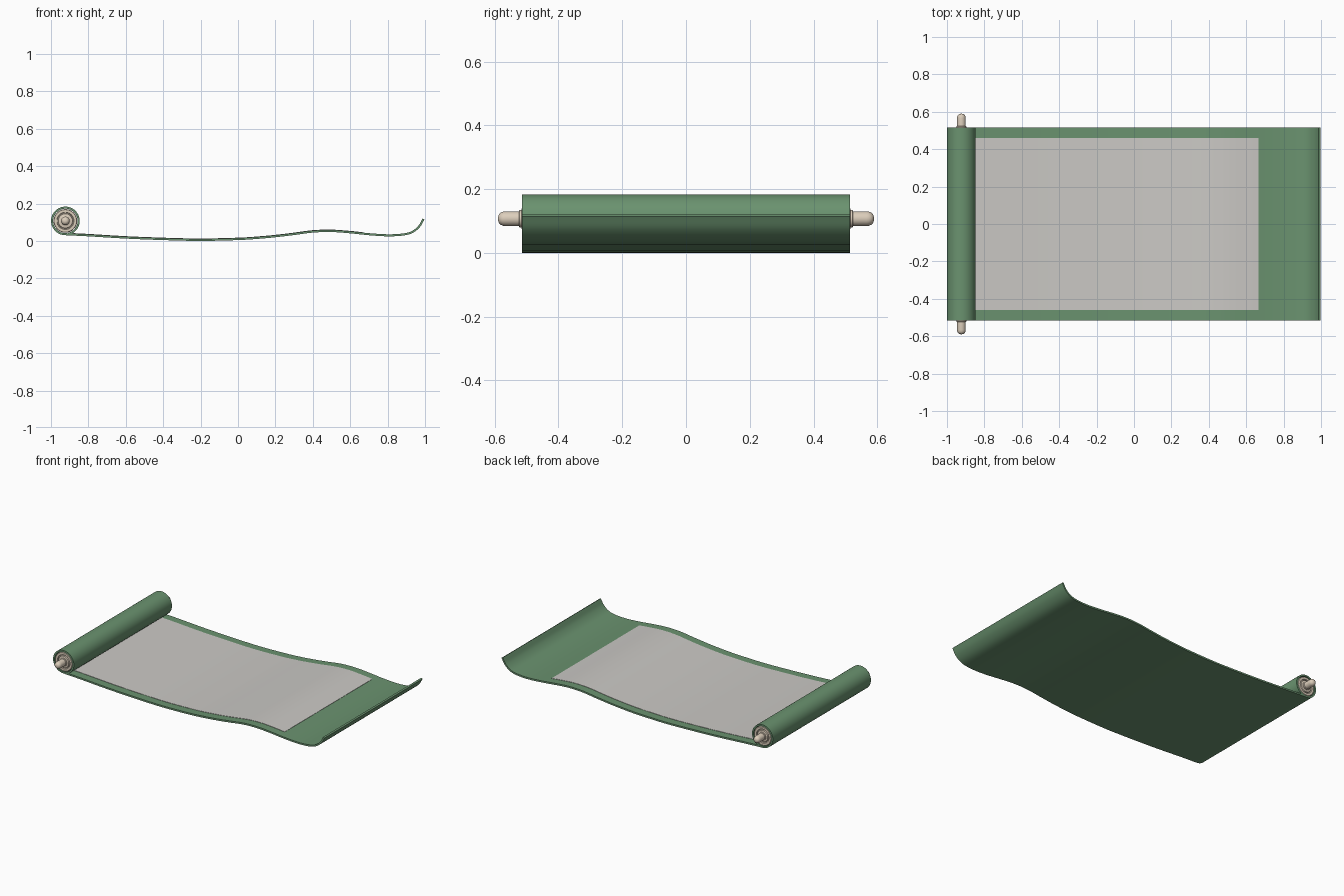
import bpy, bmesh, math
from mathutils import Vector

if "Cube" in bpy.data.objects:
    bpy.data.objects.remove(bpy.data.objects["Cube"])

CX, CZ, R = -0.923, 0.107, 0.071   # roll axis and sheet radius
HALF = 0.0055                      # half the sheet thickness


def material(name, rgb):
    m = bpy.data.materials.new(name)
    m.diffuse_color = (*rgb, 1)
    m.use_nodes = True
    m.node_tree.nodes["Principled BSDF"].inputs["Base Color"].default_value = m.diffuse_color
    return m


def finish(name, bm, mat):
    bmesh.ops.recalc_face_normals(bm, faces=bm.faces)
    me = bpy.data.meshes.new(name)
    bm.to_mesh(me)
    bm.free()
    ob = bpy.data.objects.new(name, me)
    bpy.context.collection.objects.link(ob)
    me.materials.append(mat)
    bpy.ops.object.select_all(action='DESELECT')
    ob.select_set(True)
    bpy.context.view_layer.objects.active = ob
    bpy.ops.object.shade_smooth_by_angle(angle=math.radians(35))
    return ob


def spline(pts, steps=6):
    # Catmull-Rom through the profile points
    p = [Vector(q) for q in pts]
    p = [2 * p[0] - p[1]] + p + [2 * p[-1] - p[-2]]
    out = []
    for a, b, c, d in zip(p, p[1:], p[2:], p[3:]):
        for i in range(steps):
            t = i / steps
            out.append(0.5 * (2 * b + (c - a) * t + (2 * a - 5 * b + 4 * c - d) * t * t
                              + (3 * b - a - 3 * c + d) * t ** 3))
    return out + [p[-2]]


def ribbon(name, path, half_width, low, high, mat):
    # solid strip following an x-z path, between two offsets along its normal
    bm = bmesh.new()
    rings = []
    for i, p in enumerate(path):
        t = (path[min(i + 1, len(path) - 1)] - path[max(i - 1, 0)]).normalized()
        n = Vector((t.y, -t.x))
        ring = []
        for y, o in ((-1, low), (1, low), (1, high), (-1, high)):
            q = p + n * o
            ring.append(bm.verts.new((q.x, y * half_width, q.y)))
        rings.append(ring)
    for a, b in zip(rings, rings[1:]):
        for k in range(4):
            bm.faces.new((a[k], a[(k + 1) % 4], b[(k + 1) % 4], b[k]))
    bm.faces.new(rings[0])
    bm.faces.new(rings[-1])
    return finish(name, bm, mat)


green = material("green_cloth", (0.145, 0.29, 0.16))
grey = material("paper", (0.60, 0.585, 0.56))
beige = material("pale_wood", (0.72, 0.62, 0.50))

# wavy open sheet, from the curled free end towards the roll
flat = spline([(0.992, 0.117), (0.968, 0.077), (0.93, 0.047), (0.88, 0.034),
               (0.8, 0.030), (0.7, 0.036), (0.6, 0.046), (0.5, 0.053),
               (0.4, 0.050), (0.3, 0.037), (0.2, 0.025), (0.1, 0.016),
               (0, 0.010), (-0.2, 0.0055), (-0.4, 0.010), (-0.6, 0.018),
               (-0.8, 0.030), (CX, CZ - R)])

# rolled part of the sheet: one turn, closing just above the open part
coil = []
for i in range(1, 63):
    a = -math.pi / 2 - i / 64 * math.tau
    coil.append(Vector((CX + R * math.cos(a), CZ + R * math.sin(a))))

# the path runs towards -x, so positive offsets lie on the upper, inner face
ribbon("backing_sheet", flat + coil, 0.515, -HALF, HALF, green)

# writing paper laid on the sheet, tucked under the roll
first = next(i for i, p in enumerate(flat) if p.x < 0.665)
a, b = flat[first - 1], flat[first]
start = a.lerp(b, (a.x - 0.665) / (a.x - b.x))
under = [p for p in flat[first:] if p.x > -0.89 and (p - start).length > 0.003]
ribbon("paper_panel", [start] + under, 0.46, HALF - 0.001, HALF + 0.002, grey)

# turned rod: wide core with grooves in its ends, collar and rounded handles
half = [(0.063, 0), (0.063, 0.510), (0.060, 0.513), (0.046, 0.513), (0.044, 0.506),
        (0.040, 0.506), (0.038, 0.514), (0.027, 0.516), (0.027, 0.522), (0.023, 0.524),
        (0.023, 0.566), (0.022, 0.574), (0.019, 0.581), (0.013, 0.587), (0.007, 0.589),
        (0, 0.590)]
profile = [(r, -y) for r, y in reversed(half)] + half[1:]
bm = bmesh.new()
vs = [bm.verts.new((CX + r, y, CZ)) for r, y in profile]
es = [bm.edges.new(e) for e in zip(vs, vs[1:])]
bmesh.ops.spin(bm, geom=vs + es, cent=(CX, 0, CZ), axis=(0, 1, 0),
               angle=math.tau, steps=40, use_duplicate=False)
bmesh.ops.remove_doubles(bm, verts=bm.verts, dist=1e-5)
finish("roller_rod", bm, beige)
